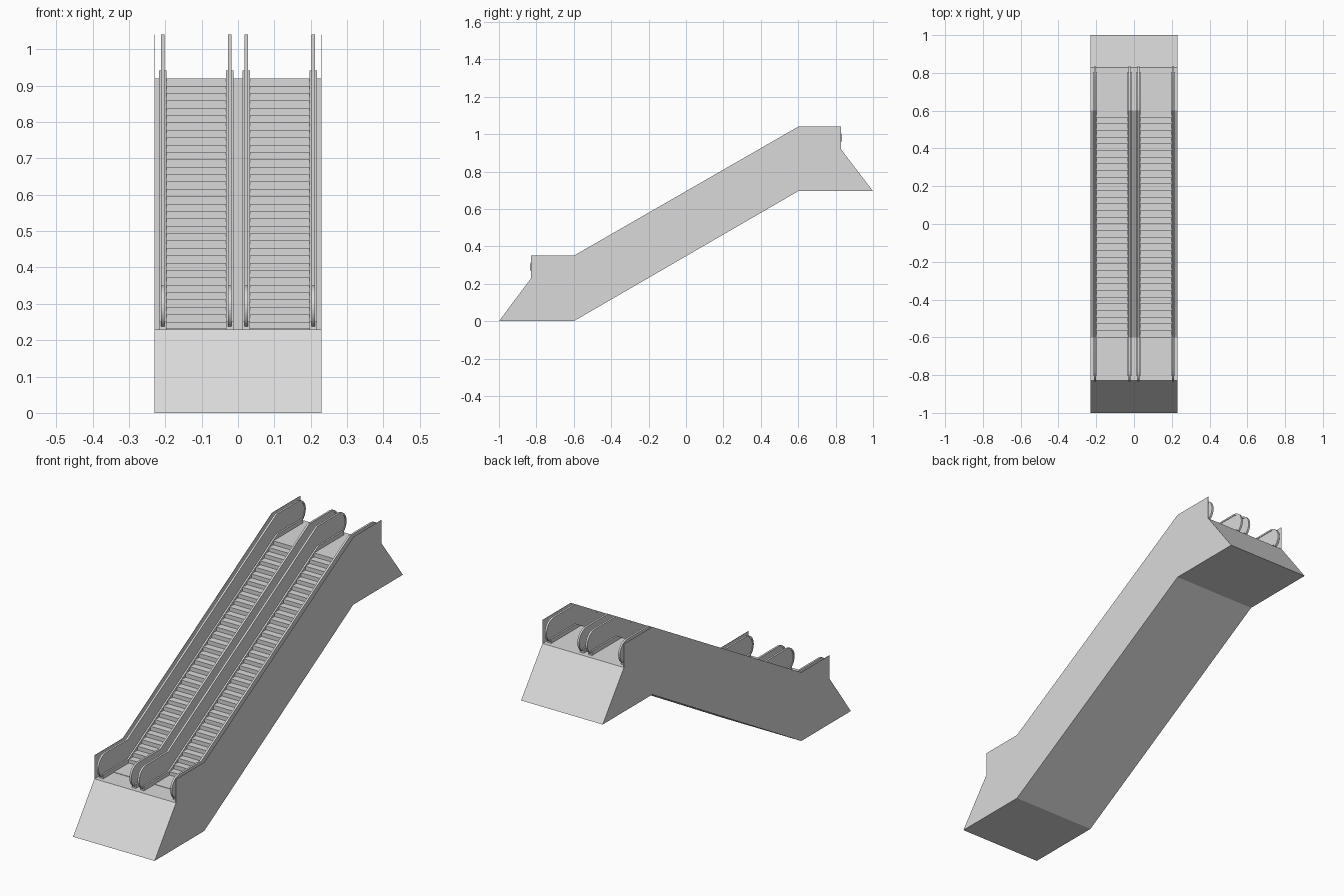
import bpy, bmesh, math

if "Cube" in bpy.data.objects:
    bpy.data.objects.remove(bpy.data.objects["Cube"])

grey = bpy.data.materials.new("light grey")
grey.diffuse_color = (0.7, 0.7, 0.7, 1)
grey.use_nodes = True
grey.node_tree.nodes["Principled BSDF"].inputs["Base Color"].default_value = grey.diffuse_color

LOW, HIGH = 0.23, 0.92      # landing heights
BEND = 0.6                  # where the slope meets the landings
END = 0.828                 # end of the landings


def prism(name, profile, x0, x1, smooth=False):
    """Extrude a (y, z) profile from x0 to x1."""
    bm = bmesh.new()
    face = bm.faces.new([bm.verts.new((x0, y, z)) for y, z in profile])
    out = bmesh.ops.extrude_face_region(bm, geom=[face])
    moved = [v for v in out["geom"] if isinstance(v, bmesh.types.BMVert)]
    bmesh.ops.translate(bm, verts=moved, vec=(x1 - x0, 0, 0))
    bmesh.ops.recalc_face_normals(bm, faces=bm.faces)
    mesh = bpy.data.meshes.new(name)
    bm.to_mesh(mesh)
    bm.free()
    mesh.materials.append(grey)
    obj = bpy.data.objects.new(name, mesh)
    bpy.context.collection.objects.link(obj)
    if smooth:
        bpy.ops.object.select_all(action='DESELECT')
        obj.select_set(True)
        bpy.context.view_layer.objects.active = obj
        bpy.ops.object.shade_smooth_by_angle(angle=math.radians(20))
    return obj


def band(bottom, top, end):
    """Strip following the landings and slope, heights above the deck."""
    line = [(-end, LOW), (-BEND, LOW), (BEND, HIGH), (end, HIGH)]
    return ([(y, z + bottom) for y, z in line]
            + [(y, z + top) for y, z in reversed(line)])


def rounded(r, n=12):
    """Handrail line with a half circle at each end."""
    arc = [math.pi * i / n for i in range(n + 1)]
    low = [(-0.775 - r * math.sin(a), LOW + 0.06 - r * math.cos(a)) for a in arc]
    high = [(0.775 + r * math.sin(a), HIGH + 0.06 + r * math.cos(a)) for a in arc]
    return low + [(-BEND, LOW + 0.06 + r), (BEND, HIGH + 0.06 + r)] + high


# Truss body with slanted ends
prism("truss_body", [(-1, 0), (-BEND, 0), (BEND, 0.695), (1, 0.695),
                     (END, HIGH), (BEND, HIGH), (-BEND, LOW), (-END, LOW)],
      -0.23, 0.23)

# Balustrades, one each side of both flights
panel = rounded(0.053) + [(BEND, HIGH + 0.005), (-BEND, LOW + 0.005)]
rail = rounded(0.06) + rounded(0.052)[::-1]
for side in (-1, 1):
    prism("outer_cladding", band(0, 0.12, END), side * 0.2285, side * 0.23)
    for x in (side * 0.207, side * 0.023):
        prism("balustrade_panel", panel, x - 0.0025, x + 0.0025, True)
        prism("handrail", rail, x - 0.005, x + 0.005, True)
        prism("skirt", band(0, 0.021, 0.805), x - 0.0105, x + 0.0105)

# Stair flights and their comb plates
STEPS = 34
run, rise = 2 * BEND / STEPS, (HIGH - LOW) / STEPS
stairs = []
for i in range(STEPS):
    y, z = -BEND + i * run, LOW + i * rise
    stairs += [(y, z), (y, z + rise)]
stairs += [(BEND + 0.01, HIGH), (BEND + 0.01, HIGH - 0.02), (-BEND, LOW - 0.02)]
for side in (-1, 1):
    a, b = side * 0.033, side * 0.197
    prism("steps", stairs, a, b)
    prism("comb_plate", [(-0.72, LOW - 0.01), (-0.72, LOW + 0.002),
                         (-BEND, LOW + 0.002), (-BEND, LOW - 0.01)], a, b)
